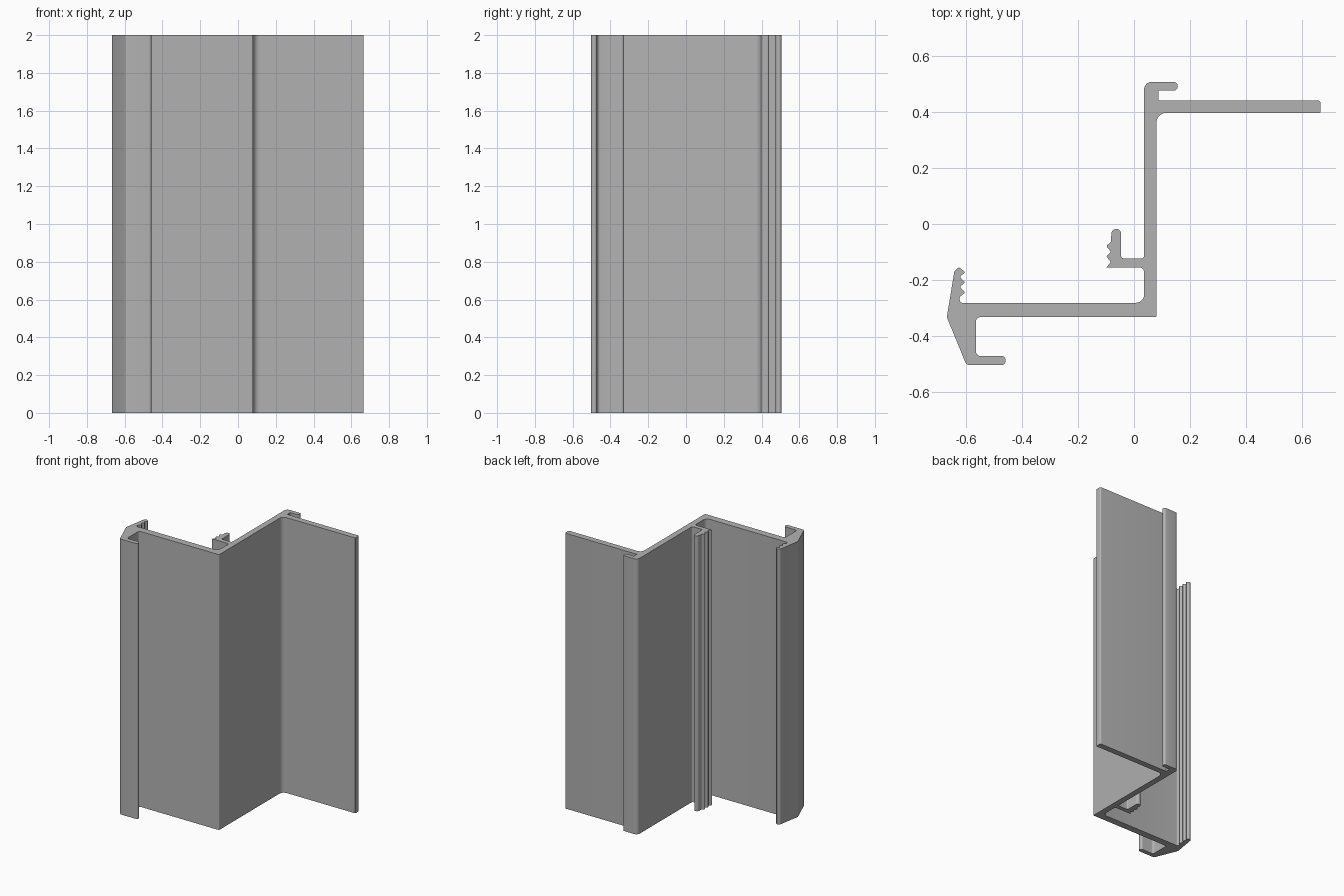
import bpy
import bmesh
import math
from mathutils import Vector

HEIGHT = 2.0

default_cube = bpy.data.objects.get("Cube")
if default_cube:
    bpy.data.objects.remove(default_cube, do_unlink=True)


def teeth(root_x, tip_x, first_y, pitch, count, lead):
    """Row of small rounded grip teeth: a root and a tip for each tooth."""
    row = []
    for i in range(count):
        y = first_y + i * pitch
        row.append((root_x, y - lead, 0.004))
        row.append((tip_x, y, 0.005))
    return row


def rounded(corners):
    """Turn (x, y, radius) corners into an outline with arc fillets."""
    outline = []
    for i, (x, y, radius) in enumerate(corners):
        corner = Vector((x, y))
        before = Vector(corners[i - 1][:2]) - corner
        after = Vector(corners[(i + 1) % len(corners)][:2]) - corner
        if radius == 0:
            outline.append(corner)
            continue
        half = before.angle(after) / 2
        reach = min(radius / math.tan(half), 0.48 * before.length, 0.48 * after.length)
        radius = reach * math.tan(half)
        before.normalize()
        after.normalize()
        centre = corner + (before + after).normalized() * radius / math.sin(half)
        start = corner + before * reach - centre
        end = corner + after * reach - centre
        sweep = math.pi - 2 * half
        steps = max(2, math.ceil(sweep / math.radians(15)))
        for k in range(steps + 1):
            t = k / steps
            arm = (start * math.sin((1 - t) * sweep) + end * math.sin(t * sweep)) / math.sin(sweep)
            outline.append(centre + arm)
    return outline


def extrude_profile(name, outline, height, material):
    """Stand a closed outline up as a solid prism."""
    bm = bmesh.new()
    base = bm.faces.new([bm.verts.new((p.x, p.y, 0)) for p in outline])
    top = bmesh.ops.extrude_face_region(bm, geom=[base], use_keep_orig=True)
    raised = [g for g in top["geom"] if isinstance(g, bmesh.types.BMVert)]
    bmesh.ops.translate(bm, verts=raised, vec=(0, 0, height))
    bmesh.ops.recalc_face_normals(bm, faces=bm.faces)
    mesh = bpy.data.meshes.new(name)
    bm.to_mesh(mesh)
    bm.free()
    mesh.materials.append(material)
    obj = bpy.data.objects.new(name, mesh)
    bpy.context.collection.objects.link(obj)
    bpy.ops.object.select_all(action="DESELECT")
    obj.select_set(True)
    bpy.context.view_layer.objects.active = obj
    bpy.ops.object.shade_smooth_by_angle(angle=math.radians(30))
    return obj


# Plain grey metal
grey = bpy.data.materials.new("grey metal")
grey.use_nodes = True
grey.diffuse_color = (0.45, 0.45, 0.45, 1)
grey.node_tree.nodes["Principled BSDF"].inputs["Base Color"].default_value = grey.diffuse_color

# Long rear flange on the left
rear_flange = [
    (0.08, -0.332, 0.006), (0.08, 0.396, 0.035),
    (0.665, 0.396, 0.005), (0.665, 0.44, 0.01), (0.087, 0.44, 0),
]
# Short lip behind the flange
rear_lip = [
    (0.087, 0.475, 0), (0.156, 0.475, 0.016),
    (0.156, 0.506, 0.016), (0.036, 0.506, 0.026),
]
# Toothed clip on the middle web
clip = [
    (0.036, -0.123, 0.01), (-0.046, -0.123, 0.01),
    (-0.046, -0.018, 0.017), (-0.08, -0.018, 0.017),
    *teeth(-0.082, -0.099, -0.079, -0.036, 2, -0.016),
    (-0.082, -0.136, 0.004), (-0.099, -0.155, 0),
    (0.036, -0.155, 0.016), (0.036, -0.281, 0.03),
]
# Toothed claw and slanted outer edge on the right
claw = [
    (-0.621, -0.281, 0.015),
    *teeth(-0.621, -0.601, -0.244, 0.036, 3, 0.016),
    (-0.624, -0.154, 0.006), (-0.64, -0.168, 0.01),
    (-0.667, -0.332, 0.005), (-0.597, -0.503, 0.02),
]
# Front hook returning to the front web
front_hook = [
    (-0.457, -0.503, 0.016), (-0.457, -0.47, 0.016),
    (-0.563, -0.47, 0.015), (-0.563, -0.332, 0.015),
]

profile = rounded(rear_flange + rear_lip + clip + claw + front_hook)
extrude_profile("extruded_frame_profile", profile, HEIGHT, grey)
